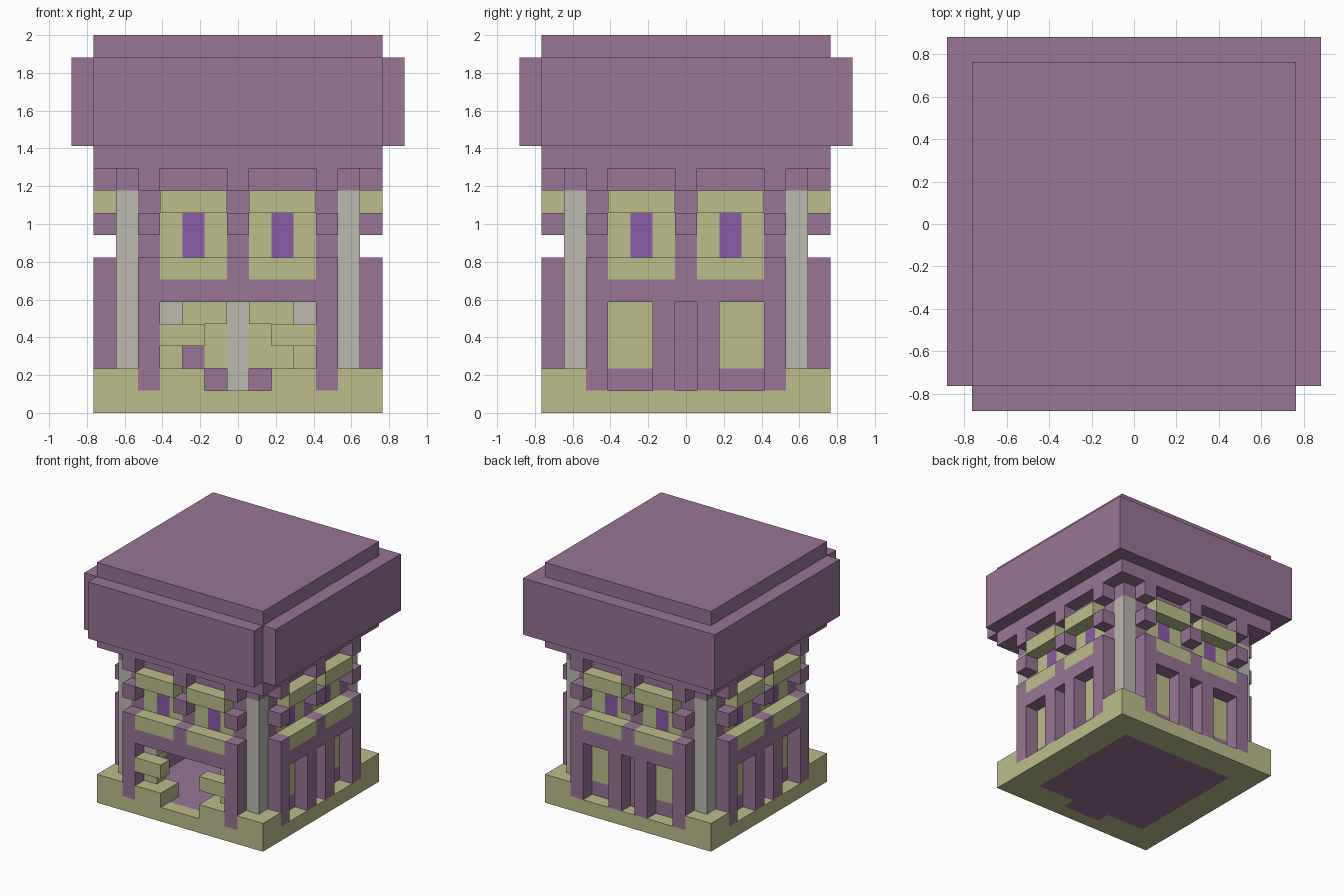
import bpy
import bmesh
from mathutils import Matrix, Vector
from math import radians

UNIT = 2 / 17  # edge of one building block

cube = bpy.data.objects.get("Cube")
if cube:
    bpy.data.objects.remove(cube, do_unlink=True)


def make_material(name, color):
    mat = bpy.data.materials.new(name)
    mat.use_nodes = True
    mat.diffuse_color = (*color, 1)
    mat.node_tree.nodes["Principled BSDF"].inputs["Base Color"].default_value = (*color, 1)
    return mat


purple = make_material("dusty purple stone", (.32, .176, .305))
moss = make_material("mossy yellow stone", (.503, .515, .254))
grey = make_material("pale grey stone", (.503, .479, .429))
violet = make_material("violet window", (.263, .102, .392))

ALL_SIDES = (0, 1, 2, 3)
PLAIN_SIDES = (1, 2, 3)
FRONT = (0,)


def part(name, mat, boxes, sides=FRONT, mirror=False):
    """Boxes are (along, outward, height) block ranges, both ends included,
    on the front side; they are repeated on the given sides."""
    bm = bmesh.new()
    for along, outward, height in boxes:
        spans = [along]
        if mirror:
            spans.append((-along[1], -along[0]))
        for first, last in spans:
            low = Vector((first - .5, -outward[1] - .5, height[0]))
            high = Vector((last + .5, -outward[0] + .5, height[1] + 1))
            shape = Matrix.Translation((low + high) / 2) @ Matrix.Diagonal((*(high - low), 1))
            for side in sides:
                turn = Matrix.Rotation(radians(90 * side), 4, "Z")
                bmesh.ops.create_cube(bm, size=1, matrix=Matrix.Scale(UNIT, 4) @ turn @ shape)
    mesh = bpy.data.meshes.new(name)
    bm.to_mesh(mesh)
    bm.free()
    mesh.materials.append(mat)
    obj = bpy.data.objects.new(name, mesh)
    bpy.context.collection.objects.link(obj)
    return obj


wall, face = (5, 5), (6, 6)   # recessed wall layer and outer facade layer
both = (5, 6)
ground, sill, lower = (0, 0), (1, 1), (2, 4)

# Foundation
part("foundation_ring", moss, [((-6, 4), both, ground)], PLAIN_SIDES)
part("foundation_front", moss, [((-6, -2), both, ground), ((2, 4), both, ground),
                                ((-1, 1), face, ground)])
part("foundation_corners", moss, [((5, 6), both, sill)], ALL_SIDES)
part("front_step_sides", moss, [((2, 3), both, sill)], mirror=True)
part("floor", purple, [((-4, 4), (-4, 4), ground), ((-1, 1), wall, ground)])

# Corner columns and caps
part("corner_columns", grey, [((5, 5), wall, (2, 9))], ALL_SIDES)
part("column_caps", purple, [((5, 5), wall, (10, 10))], ALL_SIDES)

# Facade frame
part("facade_posts", purple, [((4, 4), both, (1, 4))], ALL_SIDES, mirror=True)
part("facade_beam", purple, [((-4, 4), both, (5, 5))], ALL_SIDES)
part("inner_posts", purple, [((1, 1), both, (1, 4))], PLAIN_SIDES, mirror=True)
part("niche_back", purple, [((0, 0), wall, (1, 4))], PLAIN_SIDES)
part("panel_sill", purple, [((2, 3), wall, sill)], PLAIN_SIDES, mirror=True)
part("panels", moss, [((2, 3), wall, lower)], PLAIN_SIDES, mirror=True)

# Window storey
part("balcony_ends", purple, [((4, 4), face, (6, 6))], ALL_SIDES, mirror=True)
part("balcony_middle", purple, [((0, 0), face, (6, 6))], ALL_SIDES)
part("balcony_panels", moss, [((1, 3), face, (6, 6))], ALL_SIDES, mirror=True)
part("upper_pillars", purple, [((4, 4), wall, (6, 9))], ALL_SIDES, mirror=True)
part("upper_middle_pillar", purple, [((0, 0), wall, (6, 9))], ALL_SIDES)
part("upper_wall", moss, [((1, 1), wall, (6, 9)), ((3, 3), wall, (6, 9)),
                          ((2, 2), wall, (6, 6)), ((2, 2), wall, (9, 9))],
     ALL_SIDES, mirror=True)
part("windows", violet, [((2, 2), wall, (7, 8))], ALL_SIDES, mirror=True)
part("window_lintels", moss, [((1, 3), face, (9, 9))], ALL_SIDES, mirror=True)
part("bracket_ends", purple, [((4, 4), face, (8, 8)), ((4, 4), face, (10, 10))],
     ALL_SIDES, mirror=True)
part("bracket_middle", purple, [((0, 0), face, (8, 8)), ((0, 0), face, (10, 10))], ALL_SIDES)
part("frieze", purple, [((-4, 4), wall, (10, 10))], ALL_SIDES)
part("ceiling", purple, [((-4, 4), (-4, 4), (5, 10))])

# Broken doorway
part("door_rubble", moss, [((2, 3), face, (3, 3)), ((3, 3), wall, (2, 2))], mirror=True)
part("door_capitals", grey, [((3, 3), wall, (4, 4))], mirror=True)

# Shrine against the inside of the back wall
inside = (-4, -4)
part("shrine_column", grey, [((0, 0), inside, (1, 4))])
part("shrine_blocks", moss, [((1, 1), inside, (2, 3)), ((1, 2), (-4, -3), (4, 4))], mirror=True)
part("shrine_right_block", moss, [((2, 2), inside, (2, 3))])
part("shrine_left_block", purple, [((-2, -2), inside, (2, 2))])

# Roof
part("roof_underside", purple, [((-6, 6), (-6, 6), (11, 11))])
part("roof_slab", purple, [((-7, 7), (-7, 6), (12, 15))])
part("roof_front_slab", purple, [((-6, 6), (7, 7), (12, 15))])
part("roof_top", purple, [((-6, 6), (-6, 6), (16, 16))])
